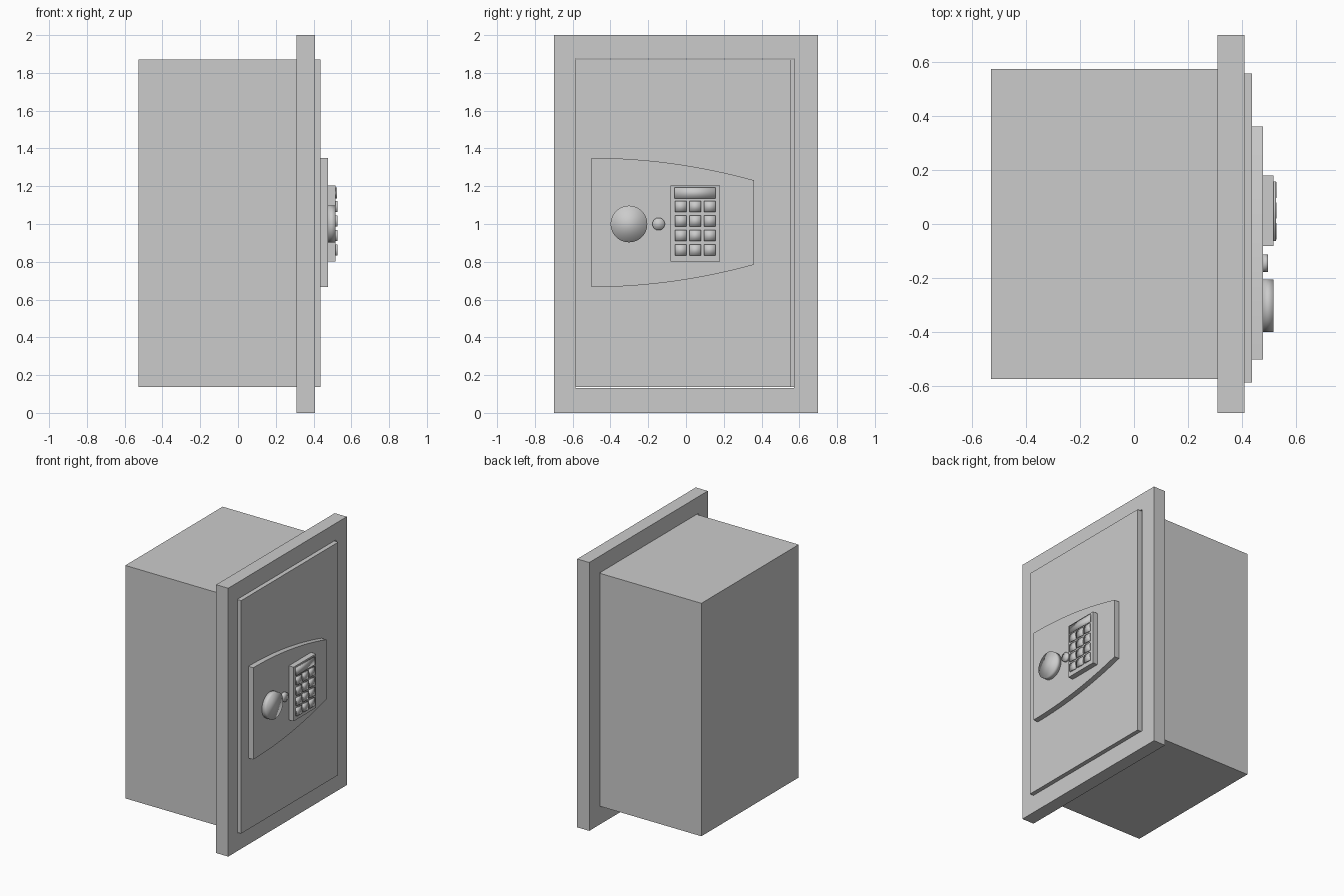
import bpy, bmesh
from math import pi

if "Cube" in bpy.data.objects:
    bpy.data.objects.remove(bpy.data.objects["Cube"])


def finish(name, bm, smooth=False):
    bmesh.ops.recalc_face_normals(bm, faces=bm.faces)
    mesh = bpy.data.meshes.new(name)
    bm.to_mesh(mesh)
    bm.free()
    for p in mesh.polygons:
        p.use_smooth = smooth
    obj = bpy.data.objects.new(name, mesh)
    bpy.context.collection.objects.link(obj)
    return obj


def box(name, x, y, z, smooth=False):
    bm = bmesh.new()
    bmesh.ops.create_cube(bm, size=1)
    for v in bm.verts:
        for i, (lo, hi) in enumerate((x, y, z)):
            v.co[i] = hi if v.co[i] > 0 else lo
    return finish(name, bm, smooth)


def disc(name, x, y, z, radius, segments):
    bpy.ops.mesh.primitive_cylinder_add(
        vertices=segments, radius=radius, depth=x[1] - x[0],
        location=(sum(x) / 2, y, z), rotation=(0, pi / 2, 0))
    bpy.context.object.name = name
    bpy.ops.object.shade_smooth()


def rect(y, z):
    return [(y[0], z[0]), (y[1], z[0]), (y[1], z[1]), (y[0], z[1])]


# Depth layers, back to front along x
BACK, FRAME, FACE, DOOR, PLATE, PAD = -0.528, 0.309, 0.408, 0.436, 0.476, 0.516

# Body
box("safe_body", (BACK, FRAME), (-0.573, 0.573), (0.136, 1.872))

# Mitred front frame around the door opening
bm = bmesh.new()
loops = [[bm.verts.new((x, y, z)) for y, z in pts]
         for pts in (rect((-0.698, 0.698), (0, 2)), rect((-0.586, 0.571), (0.133, 1.876)))
         for x in (FRAME, FACE)]
ob, of, ib, inf = loops
for a, b in ((ob, of), (of, inf), (inf, ib), (ib, ob)):
    for i in range(4):
        j = (i + 1) % 4
        bm.faces.new((a[i], a[j], b[j], b[i]))
finish("front_frame", bm)

# Door, leaving a narrow hinge slot on one side
box("door", (FRAME, DOOR), (-0.585, 0.557), (0.136, 1.872))

# Lock plate with curved top and bottom edges
bm = bmesh.new()
N = 16
top, bottom = [], []
for i in range(N + 1):
    t = i / N
    y = -0.50 + 0.861 * t
    h = 0.342 - 0.119 * t * t
    top.append((y, 1.008 + h))
    bottom.append((y, 1.008 - h))
face = bm.faces.new([bm.verts.new((DOOR, y, z)) for y, z in bottom + top[::-1]])
ext = bmesh.ops.extrude_face_region(bm, geom=[face])
bmesh.ops.translate(bm, vec=(PLATE - DOOR, 0, 0),
                    verts=[v for v in ext["geom"] if isinstance(v, bmesh.types.BMVert)])
if face.is_valid and len([f for f in bm.faces if len(f.verts) > 4]) < 2:
    bm.faces.new([e for e in face.verts])
finish("lock_plate", bm)

# Turning knob and small key cover
disc("knob", (PLATE, PAD), -0.302, 1.0, 0.097, 48)
disc("key_cover", (PLATE, 0.496), -0.145, 1.0, 0.033, 32)

# Keypad with display and keys
box("keypad", (PLATE, PAD), (-0.082, 0.180), (0.802, 1.205))
box("display", (PAD, 0.524), (-0.062, 0.157), (1.135, 1.193), True)
for row in range(4):
    for col in range(3):
        y, z = -0.027 + 0.0765 * col, 1.0925 - 0.0768 * row
        box(f"key_{row}_{col}", (PAD, 0.527), (y - 0.03, y + 0.03), (z - 0.029, z + 0.029), True)
